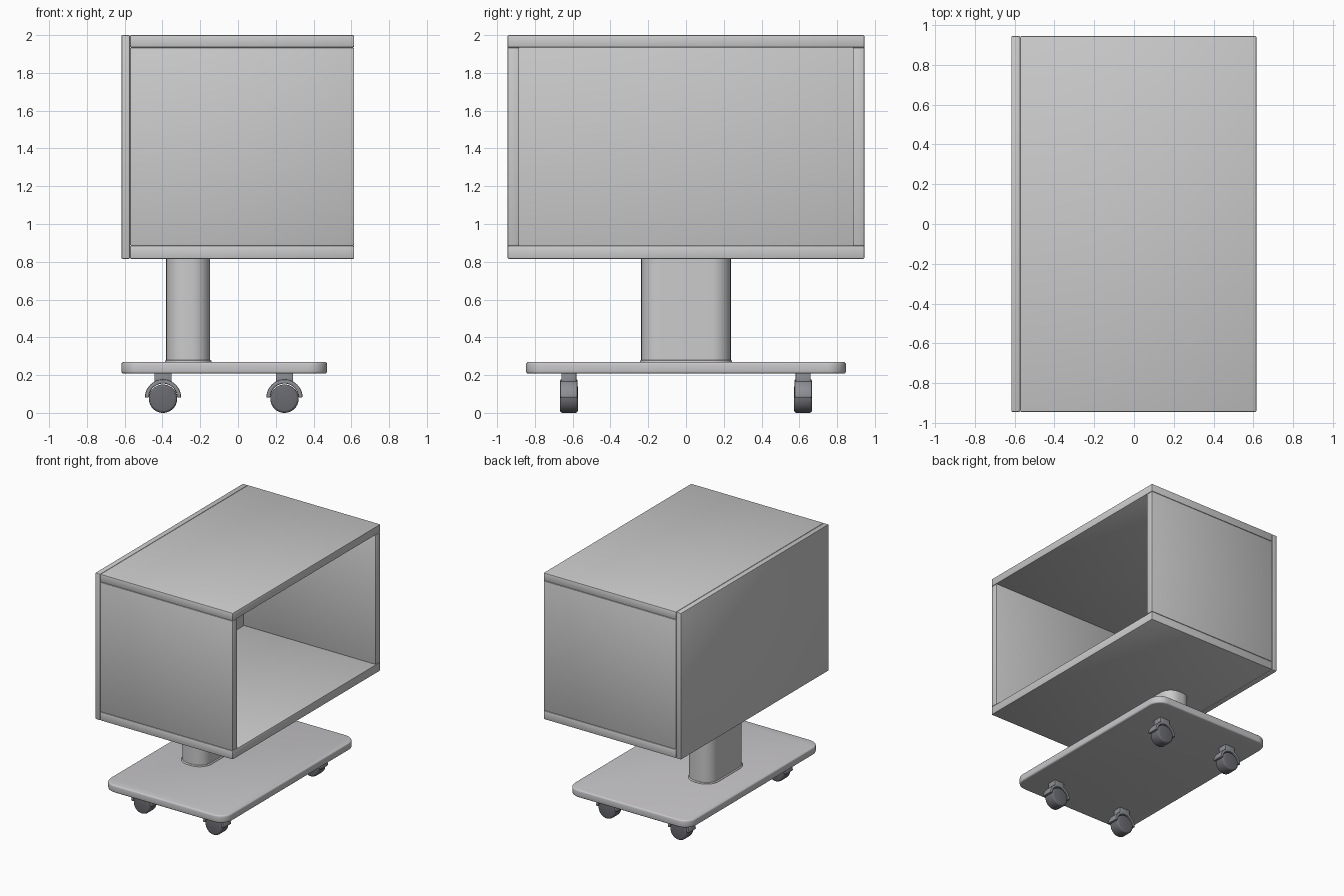
import bpy, bmesh, math
from mathutils import Matrix

if "Cube" in bpy.data.objects:
    bpy.data.objects.remove(bpy.data.objects["Cube"])


def material(name, rgb):
    m = bpy.data.materials.new(name)
    m.diffuse_color = (*rgb, 1)
    m.use_nodes = True
    m.node_tree.nodes["Principled BSDF"].inputs["Base Color"].default_value = m.diffuse_color
    return m


PANEL = material("light grey", (0.60, 0.60, 0.60))
BASE = material("base grey", (0.58, 0.57, 0.585))
HOOD = material("caster grey", (0.27, 0.275, 0.30))
WHEEL = material("wheel dark grey", (0.145, 0.147, 0.165))


def finish(bm, name, mat, bevel=0.0, segments=2):
    bmesh.ops.recalc_face_normals(bm, faces=bm.faces)
    if bevel:
        sharp = [e for e in bm.edges if e.calc_face_angle(0) > math.radians(50)]
        bmesh.ops.bevel(bm, geom=sharp, offset=bevel, segments=segments,
                        profile=0.5, affect='EDGES')
    me = bpy.data.meshes.new(name)
    bm.to_mesh(me)
    bm.free()
    me.materials.append(mat)
    ob = bpy.data.objects.new(name, me)
    bpy.context.collection.objects.link(ob)
    bpy.ops.object.select_all(action='DESELECT')
    ob.select_set(True)
    bpy.context.view_layer.objects.active = ob
    bpy.ops.object.shade_smooth_by_angle(angle=math.radians(35))
    return ob


def box(name, x, y, z, mat, bevel=0.007):
    bm = bmesh.new()
    bmesh.ops.create_cube(bm, size=1)
    for v in bm.verts:
        v.co = [(a + b) / 2 + c * (b - a) for (a, b), c in zip((x, y, z), v.co)]
    return finish(bm, name, mat, bevel)


def prism(bm, points, depth):
    """Closed outline of 3D points extruded along a vector."""
    face = bm.faces.new([bm.verts.new(p) for p in points])
    ext = bmesh.ops.extrude_face_region(bm, geom=[face])
    verts = [g for g in ext["geom"] if isinstance(g, bmesh.types.BMVert)]
    bmesh.ops.translate(bm, vec=depth, verts=verts)


def rounded_slab(name, x, y, z, r, mat, bevel, n=10):
    pts = []
    corners = [(x[1] - r, y[1] - r), (x[0] + r, y[1] - r),
               (x[0] + r, y[0] + r), (x[1] - r, y[0] + r)]
    for q, (cx, cy) in enumerate(corners):
        for i in range(n + 1):
            a = math.pi / 2 * (q + i / n)
            pts.append((cx + r * math.cos(a), cy + r * math.sin(a), z[0]))
    bm = bmesh.new()
    prism(bm, pts, (0, 0, z[1] - z[0]))
    return finish(bm, name, mat, bevel, 3)


# Open cabinet: back, top, bottom and two sides
HY = 0.945
box("back_panel", (-0.617, -0.572), (-HY, HY), (0.815, 2.0), PANEL)
box("top_panel", (-0.572, 0.615), (-HY, HY), (1.935, 2.0), PANEL)
box("bottom_panel", (-0.572, 0.615), (-HY, HY), (0.815, 0.885), PANEL)
for s, side in ((-1, "front"), (1, "rear")):
    box(side + "_side_panel", (-0.572, 0.615), sorted((s * 0.883, s * HY)),
        (0.885, 1.935), PANEL)

# Pedestal column, its collar and base plate
rounded_slab("column", (-0.38, -0.147), (-0.237, 0.237), (0.26, 0.82), 0.1, PANEL, 0)
rounded_slab("column_collar", (-0.387, -0.14), (-0.244, 0.244), (0.255, 0.279),
             0.107, PANEL, 0.006)
rounded_slab("base_plate", (-0.617, 0.472), (-0.847, 0.847), (0.208, 0.269),
             0.1, BASE, 0.012)

# Four casters: wheel, arched hood and stem
ZC = 0.075
for cx, xn in ((-0.397, "left"), (0.246, "right")):
    for cy, yn in ((-0.62, "front"), (0.62, "rear")):
        tag = f"{yn}_{xn}_"
        bm = bmesh.new()
        bmesh.ops.create_cone(bm, cap_ends=True, segments=40, radius1=0.075,
                              radius2=0.075, depth=0.096)
        bm.transform(Matrix.Translation((cx, cy, ZC)) @ Matrix.Rotation(math.pi / 2, 4, 'X'))
        finish(bm, tag + "wheel", WHEEL, 0.014, 3)

        n = 24
        arc = [math.pi * i / n for i in range(n + 1)]
        ring = [(0.096, a) for a in arc] + [(0.074, a) for a in reversed(arc)]
        bm = bmesh.new()
        prism(bm, [(cx + r * math.cos(a), cy - 0.046, ZC + 0.006 + r * math.sin(a))
                   for r, a in ring], (0, 0.092, 0))
        finish(bm, tag + "hood", HOOD, 0.006)

        box(tag + "stem", (cx - 0.046, cx + 0.046), (cy - 0.039, cy + 0.039),
            (0.155, 0.212), HOOD, 0.004)
